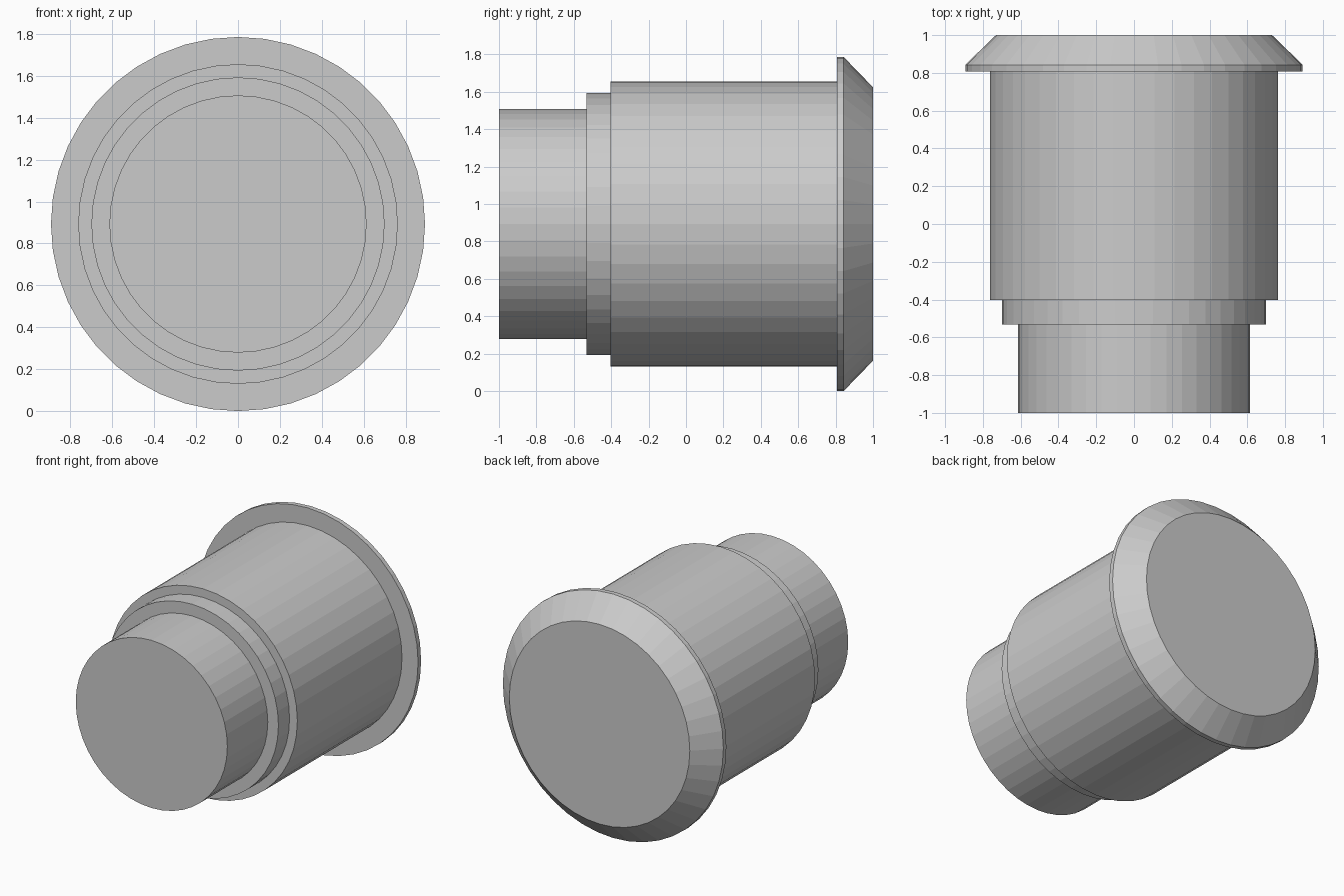
import bpy
import bmesh
import math

SIDES = 44
RIM_RADIUS = 0.893

cube = bpy.data.objects.get("Cube")
if cube:
    bpy.data.objects.remove(cube, do_unlink=True)

# Plain grey material
grey = bpy.data.materials.new("plain_grey")
grey.use_nodes = True
colour = (0.6, 0.6, 0.6, 1)
grey.diffuse_color = colour
grey.node_tree.nodes["Principled BSDF"].inputs["Base Color"].default_value = colour

# Stepped profile as (y, radius), from the front nose to the bevelled rear rim
profile = [
    (-1.0, 0.614), (-0.532, 0.614),      # nose
    (-0.532, 0.70), (-0.403, 0.70),      # collar
    (-0.403, 0.763), (0.808, 0.763),     # barrel
    (0.808, RIM_RADIUS), (0.843, RIM_RADIUS), (1.0, 0.731),  # rim and bevel
]


def lathe(name, points, material):
    """Turn a profile around the y axis and cap both ends."""
    bm = bmesh.new()
    rings = []
    for y, radius in points:
        ring = []
        for i in range(SIDES):
            a = math.tau * i / SIDES
            ring.append(bm.verts.new((radius * math.cos(a), y, radius * math.sin(a))))
        rings.append(ring)
    for a, b in zip(rings, rings[1:]):
        for i in range(SIDES):
            j = (i + 1) % SIDES
            bm.faces.new((a[i], a[j], b[j], b[i]))
    bm.faces.new(rings[0])
    bm.faces.new(rings[-1])
    bmesh.ops.recalc_face_normals(bm, faces=bm.faces)
    mesh = bpy.data.meshes.new(name)
    bm.to_mesh(mesh)
    bm.free()
    mesh.materials.append(material)
    obj = bpy.data.objects.new(name, mesh)
    bpy.context.collection.objects.link(obj)
    return obj


# Solid stepped plug lying along y, resting on its rim
plug = lathe("stepped_plug", profile, grey)
plug.location.z = RIM_RADIUS
